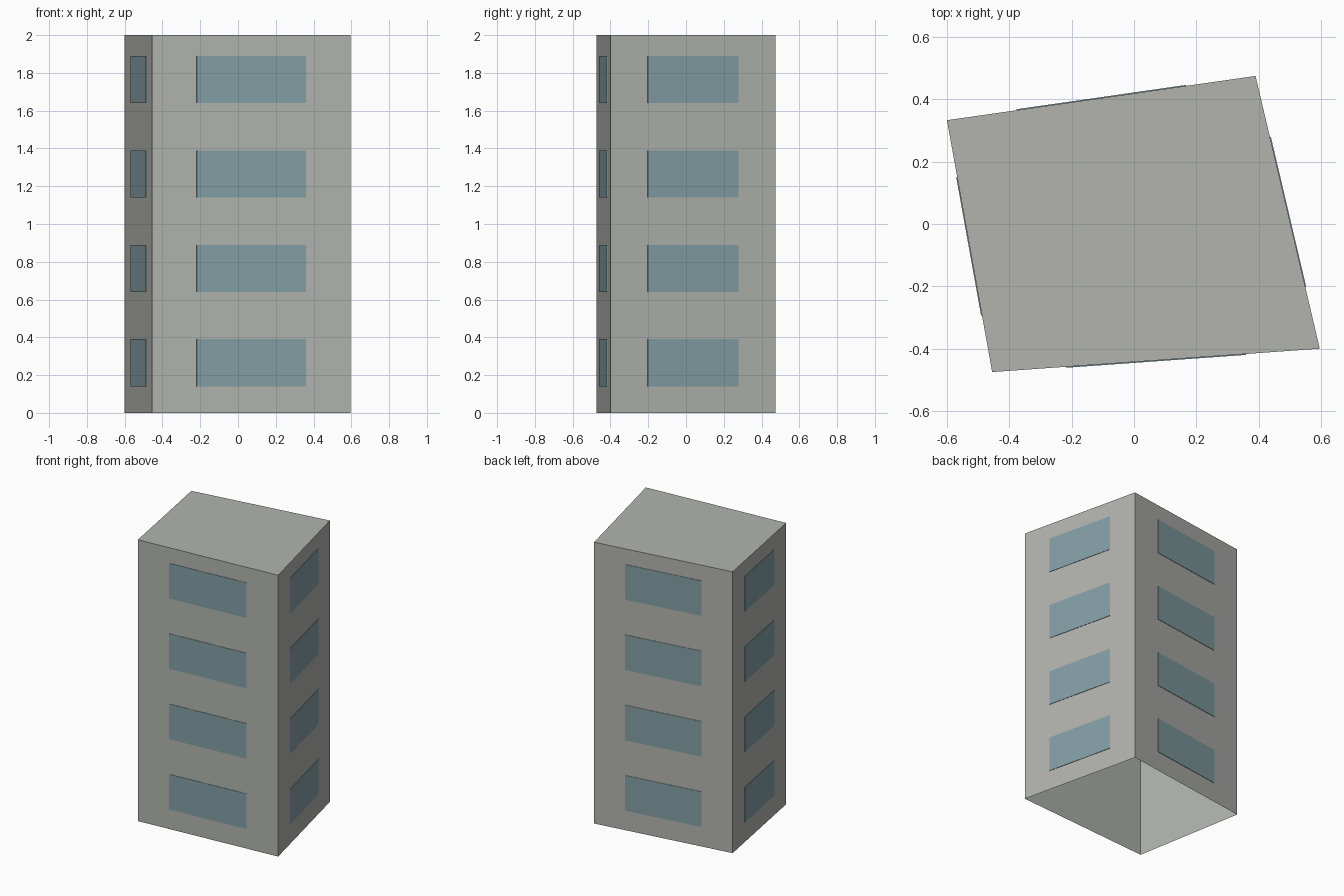
import bpy
import bmesh
from mathutils import Vector

cube = bpy.data.objects.get("Cube")
if cube:
    bpy.data.objects.remove(cube, do_unlink=True)


def material(name, rgb):
    mat = bpy.data.materials.new(name)
    mat.use_nodes = True
    colour = (*rgb, 1.0)
    mat.diffuse_color = colour
    mat.node_tree.nodes["Principled BSDF"].inputs["Base Color"].default_value = colour
    return mat


def make_object(name, bm, mat):
    mesh = bpy.data.meshes.new(name)
    bm.to_mesh(mesh)
    bm.free()
    mesh.materials.append(mat)
    obj = bpy.data.objects.new(name, mesh)
    bpy.context.collection.objects.link(obj)
    return obj


concrete = material("concrete grey", (0.445, 0.456, 0.423))
glass = material("window blue", (0.227, 0.347, 0.376))

HEIGHT = 2.0
FLOORS = 4
UP = Vector((0, 0, 1))

# Skewed footprint, counter-clockwise from the front left of the plan
corners = [Vector(p) for p in (
    (-0.455, -0.475, 0), (0.596, -0.4, 0), (0.39, 0.475, 0), (-0.6, 0.333, 0))]
walls = list(zip(corners, corners[1:] + corners[:1]))

# Building shell: four walls and a roof, open underneath
bm = bmesh.new()
base = [bm.verts.new(c) for c in corners]
roof = [bm.verts.new(c + UP * HEIGHT) for c in corners]
for i in range(4):
    j = (i + 1) % 4
    bm.faces.new((base[i], base[j], roof[j], roof[i]))
bm.faces.new(roof)
make_object("building_shell", bm, concrete)


# Window bands: one thin plate per floor, centred along each wall
def window_plates(name, start, end):
    along = end - start
    outward = along.cross(UP).normalized() * 0.003
    left, right = start + along * 0.225, start + along * 0.775
    bm = bmesh.new()
    for floor in range(FLOORS):
        low = UP * (floor * HEIGHT / FLOORS + 0.14)
        high = low + UP * 0.25
        inner = [left + low, right + low, right + high, left + high]
        back = [bm.verts.new(p) for p in inner]
        front = [bm.verts.new(p + outward) for p in inner]
        bm.faces.new(front)
        for i in range(4):
            j = (i + 1) % 4
            bm.faces.new((back[i], back[j], front[j], front[i]))
    make_object(name, bm, glass)


for side, (start, end) in zip(("front", "left", "back", "right"), walls):
    window_plates(side + "_windows", start, end)
